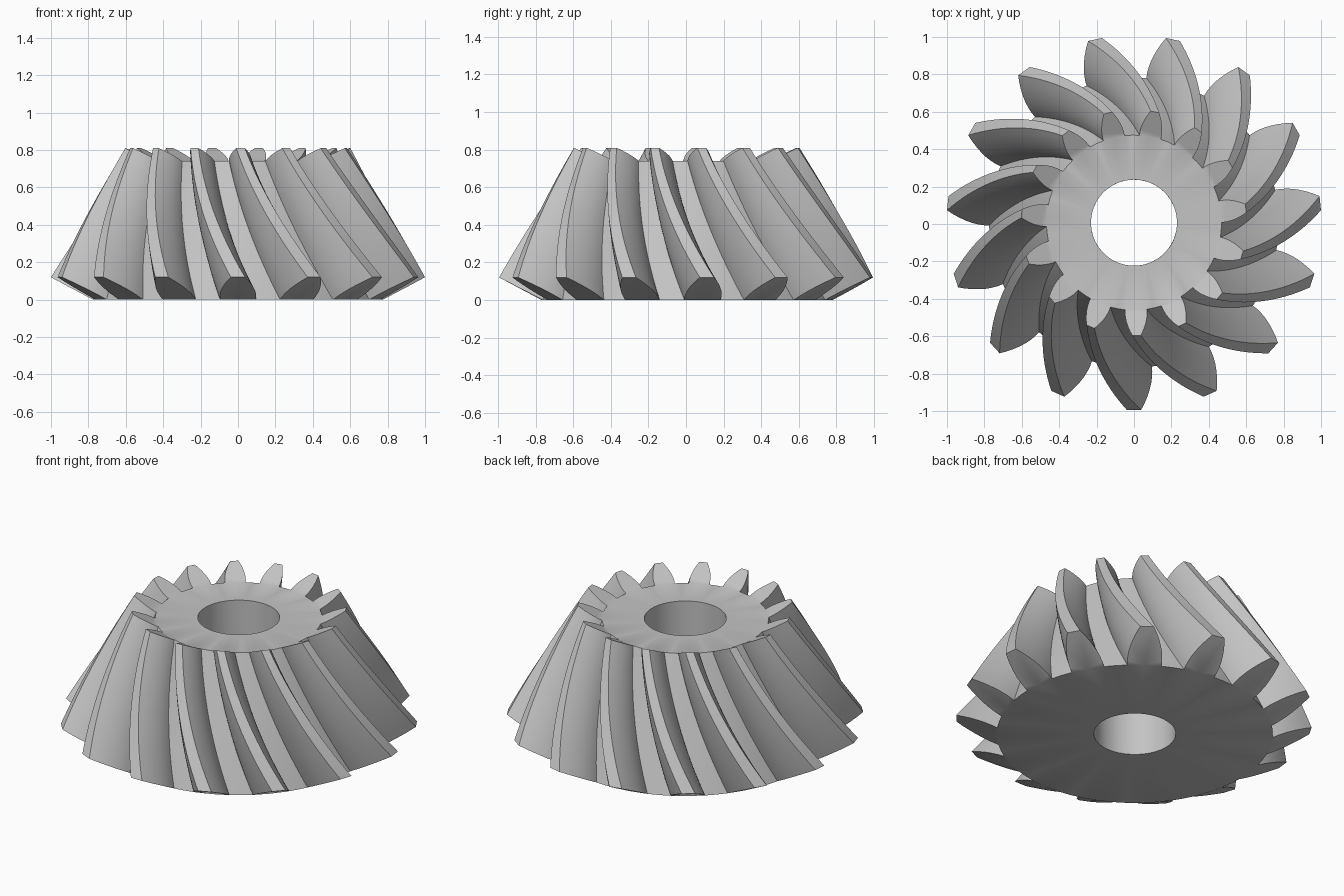
import bpy, bmesh, math

TEETH, STEPS = 15, 16
PITCH = 2 * math.pi / TEETH
TWIST = math.radians(-22.7)
BORE = 0.23
SHIFT_Y = 0.007

# radius and height of root and tip at the wide and narrow ends
ROOT = ((0.775, 0.0), (0.468, 0.74))
TIP = ((1.002, 0.12), (0.603, 0.81))
# tooth flank: fraction of depth, half thickness as an angle
FLANK = [(0, 0.124), (0.12, 0.122), (0.25, 0.116), (0.4, 0.106),
         (0.55, 0.092), (0.7, 0.076), (0.85, 0.058), (1, 0.038)]

old = bpy.data.objects.get("Cube")
if old:
    bpy.data.objects.remove(old, do_unlink=True)

steel = bpy.data.materials.new("grey steel")
steel.use_nodes = True
colour = (0.55, 0.55, 0.55, 1)
steel.diffuse_color = colour
steel.node_tree.nodes["Principled BSDF"].inputs["Base Color"].default_value = colour


def mix(a, b, t):
    return a + (b - a) * t


bm = bmesh.new()


def vert(r, angle, z):
    return bm.verts.new((r * math.cos(angle), r * math.sin(angle) + SHIFT_Y, z))


def point(s, depth, angle):
    """Vertex at position s along the tooth and a fraction of its depth."""
    r = mix(mix(ROOT[0][0], ROOT[1][0], s), mix(TIP[0][0], TIP[1][0], s), depth)
    z = mix(mix(ROOT[0][1], ROOT[1][1], s), mix(TIP[0][1], TIP[1][1], s), depth)
    return vert(r, angle + TWIST * s, z)


# one tooth outline plus the middle of the gap after it
outline = [(d, -a) for d, a in FLANK] + [(d, a) for d, a in reversed(FLANK)]
outline.append((0, PITCH / 2))
N = len(outline)
centres = [-math.pi / 2 + k * PITCH for k in range(TEETH)]

# spiral tooth surfaces
rings = [[point(i / STEPS, d, c + a) for c in centres for d, a in outline]
         for i in range(STEPS + 1)]
for low, high in zip(rings, rings[1:]):
    for j in range(len(low)):
        n = (j + 1) % len(low)
        bm.faces.new((low[j], low[n], high[n], high[j]))

# tooth ends and flat hub faces
bores = []
for s, ring in ((0, rings[0]), (1, rings[-1])):
    rim, bore = [], []
    for k, c in enumerate(centres):
        tooth = ring[k * N:(k + 1) * N]
        middle = point(s, 0, c)
        bm.faces.new(tooth[:-1] + [middle])
        rim += [tooth[0], middle, tooth[-2], tooth[-1]]
        for a in (-FLANK[0][1], 0, FLANK[0][1], PITCH / 2):
            bore.append(vert(BORE, c + a + TWIST * s, ROOT[s][1]))
    for j in range(len(rim)):
        n = (j + 1) % len(rim)
        bm.faces.new((rim[j], rim[n], bore[n], bore[j]))
    bores.append(bore)

# bore wall, offset by one tooth to undo the twist
low, high = bores[0], bores[1][4:] + bores[1][:4]
for j in range(len(low)):
    n = (j + 1) % len(low)
    bm.faces.new((low[j], high[j], high[n], low[n]))

bmesh.ops.recalc_face_normals(bm, faces=bm.faces)
mesh = bpy.data.meshes.new("bevel_gear")
bm.to_mesh(mesh)
bm.free()
mesh.materials.append(steel)
gear = bpy.data.objects.new("bevel_gear", mesh)
bpy.context.collection.objects.link(gear)
bpy.ops.object.select_all(action="DESELECT")
gear.select_set(True)
bpy.context.view_layer.objects.active = gear
bpy.ops.object.shade_smooth_by_angle(angle=math.radians(30))
